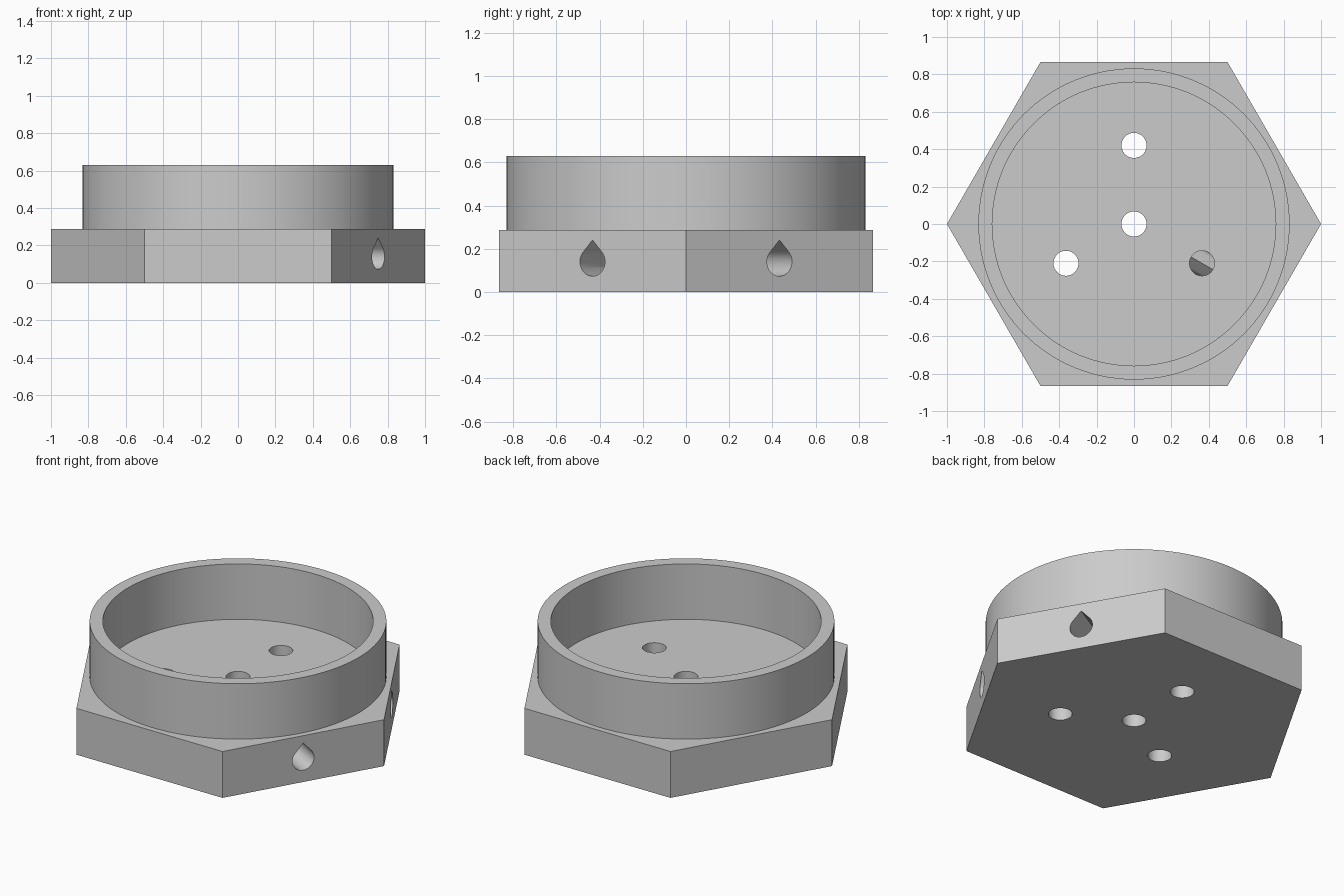
import bpy, bmesh, math
from mathutils import Matrix, Vector

if "Cube" in bpy.data.objects:
    bpy.data.objects.remove(bpy.data.objects["Cube"], do_unlink=True)

BASE_H, TOP = 0.287, 0.63
OUTER_R, INNER_R = 0.832, 0.758
HOLE_R, HOLE_DIST, DUCT_Z = 0.067, 0.42, 0.14

grey = bpy.data.materials.new("plain grey")
grey.use_nodes = True
colour = (0.6, 0.6, 0.6, 1)
grey.diffuse_color = colour
grey.node_tree.nodes["Principled BSDF"].inputs["Base Color"].default_value = colour


def circle(r, n):
    return [Vector((r * math.cos(math.tau * i / n), r * math.sin(math.tau * i / n), 0))
            for i in range(n)]


def teardrop(r, n=32):
    """Round below, with a 45 degree pointed roof."""
    arc = [math.radians(135 + 270 * i / n) for i in range(n + 1)]
    return [Vector((r * math.cos(a), r * math.sin(a), 0)) for a in arc] + [Vector((0, r * 1.5, 0))]


def prism(name, outline, depth, matrix=Matrix(), capped=True, inward=False):
    """Extrude an outline along its local z axis."""
    bm = bmesh.new()
    low = [bm.verts.new(p) for p in outline]
    high = [bm.verts.new(p + Vector((0, 0, depth))) for p in outline]
    n = len(outline)
    for i in range(n):
        j = (i + 1) % n
        bm.faces.new((low[i], low[j], high[j], high[i]))
    if capped:
        bm.faces.new(low[::-1])
        bm.faces.new(high)
    if inward:
        bmesh.ops.reverse_faces(bm, faces=bm.faces)
    return finish(name, bm, matrix)


def finish(name, bm, matrix=Matrix()):
    mesh = bpy.data.meshes.new(name)
    bm.to_mesh(mesh)
    bm.free()
    mesh.transform(matrix)
    mesh.materials.append(grey)
    obj = bpy.data.objects.new(name, mesh)
    bpy.context.collection.objects.link(obj)
    return obj


def smooth(obj):
    bpy.ops.object.select_all(action="DESELECT")
    obj.select_set(True)
    bpy.context.view_layer.objects.active = obj
    bpy.ops.object.shade_smooth_by_angle(angle=math.radians(30))


def duct_matrix(angle, start):
    """Local z runs outwards at the angle, local y stays upright."""
    a = math.radians(angle)
    out, up = Vector((math.cos(a), math.sin(a), 0)), Vector((0, 0, 1))
    m = Matrix((up.cross(out), up, out)).transposed().to_4x4()
    return Matrix.Translation(out * start + up * DUCT_Z) @ m


# Hexagonal base
base = prism("hexagonal_base", circle(1, 6), BASE_H)

# Vertical holes: one central and three around it
cutters = []
spots = [Vector((0, 0, -0.1))]
for deg in (90, 210, 330):
    a = math.radians(deg)
    spots.append(Vector((HOLE_DIST * math.cos(a), HOLE_DIST * math.sin(a), -0.1)))
for spot in spots:
    cutters.append(prism("hole_cutter", circle(HOLE_R, 48), 0.6, Matrix.Translation(spot)))

# Teardrop side ducts, one to the central hole and one to an outer hole
for deg, start in ((30, 0.0), (-30, 0.345)):
    cutters.append(prism("duct_cutter", teardrop(HOLE_R), 1.0 - start, duct_matrix(deg, start)))

for cutter in cutters:
    mod = base.modifiers.new("cut", "BOOLEAN")
    mod.operation, mod.solver, mod.object = "DIFFERENCE", "EXACT", cutter
    bpy.context.view_layer.objects.active = base
    bpy.ops.object.modifier_apply(modifier=mod.name)
    bpy.data.objects.remove(cutter, do_unlink=True)
smooth(base)

# Duct wall continuing across the outer hole
smooth(prism("duct_liner", teardrop(HOLE_R), 0.145, duct_matrix(-30, 0.345),
             capped=False, inward=True))

# Round collar standing on the base
bm = bmesh.new()
N = 128
profile = [(INNER_R, BASE_H - 0.01), (OUTER_R, BASE_H - 0.01), (OUTER_R, TOP), (INNER_R, TOP)]
loops = [[bm.verts.new(p + Vector((0, 0, z))) for p in circle(r, N)] for r, z in profile]
for k in range(4):
    a, b = loops[k], loops[(k + 1) % 4]
    for i in range(N):
        j = (i + 1) % N
        bm.faces.new((a[i], a[j], b[j], b[i]))
bmesh.ops.recalc_face_normals(bm, faces=bm.faces)
smooth(finish("collar", bm))
